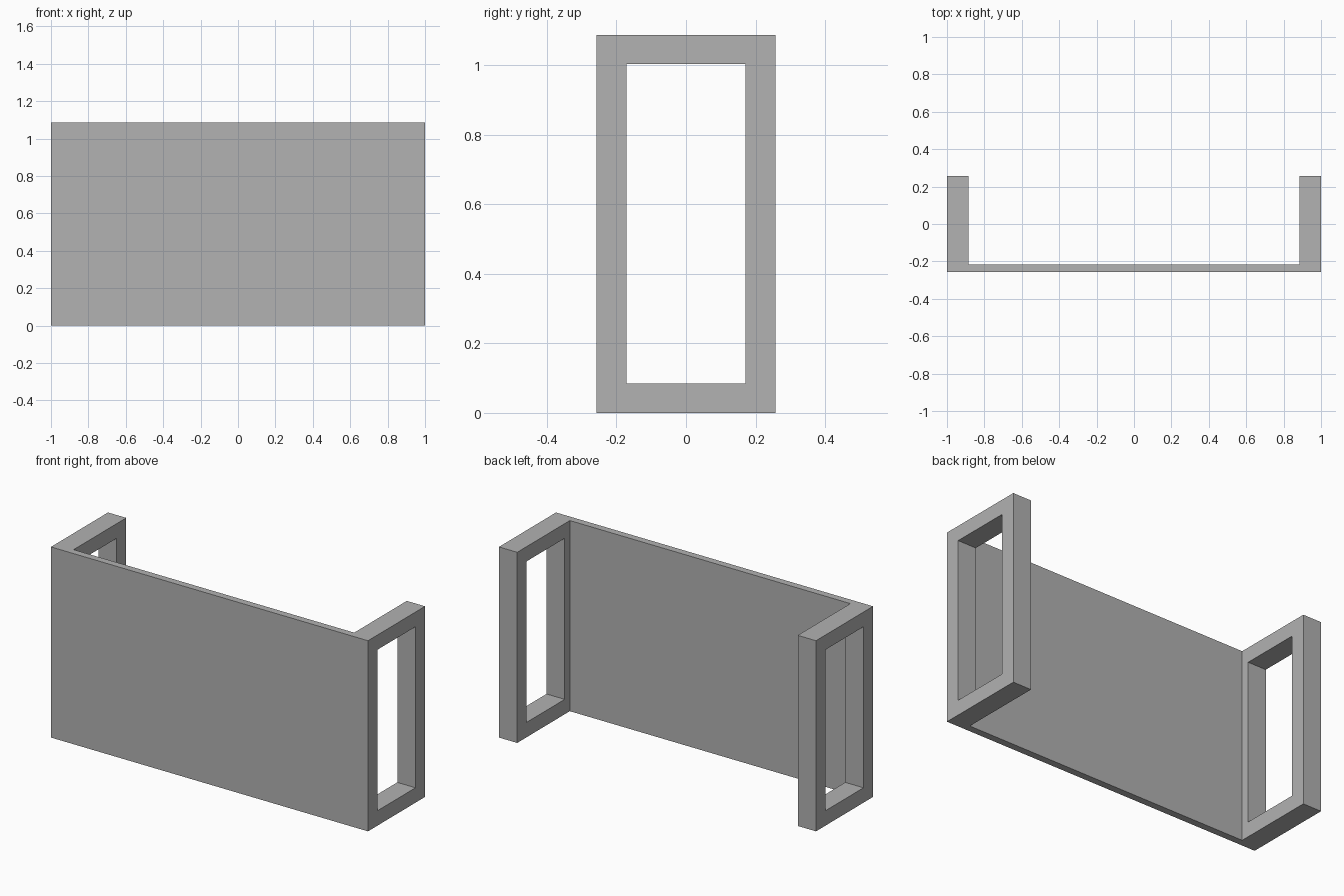
import bpy
import bmesh

if "Cube" in bpy.data.objects:
    bpy.data.objects.remove(bpy.data.objects["Cube"], do_unlink=True)

# Overall sizes
HALF_X, HALF_Y, HEIGHT = 1.0, 0.257, 1.087
PANEL, ARM = 0.04, 0.115
OPEN_Y, OPEN_Z = 0.171, (0.085, 1.003)

grey = bpy.data.materials.new("plain grey")
grey.use_nodes = True
colour = (0.445, 0.445, 0.445, 1)
grey.diffuse_color = colour
grey.node_tree.nodes["Principled BSDF"].inputs["Base Color"].default_value = colour


def extrude_outline(name, outline, z0, z1):
    """Closed xy outline raised from z0 to z1."""
    bm = bmesh.new()
    face = bm.faces.new([bm.verts.new((x, y, z0)) for x, y in outline])
    top = bmesh.ops.extrude_face_region(bm, geom=[face])["geom"]
    verts = [v for v in top if isinstance(v, bmesh.types.BMVert)]
    bmesh.ops.translate(bm, verts=verts, vec=(0, 0, z1 - z0))
    bmesh.ops.recalc_face_normals(bm, faces=bm.faces)
    mesh = bpy.data.meshes.new(name)
    bm.to_mesh(mesh)
    bm.free()
    mesh.materials.append(grey)
    obj = bpy.data.objects.new(name, mesh)
    bpy.context.collection.objects.link(obj)
    return obj


# Front panel with two side arms, as one U-shaped body
half = [(HALF_X, -HALF_Y), (HALF_X, HALF_Y),
        (HALF_X - ARM, HALF_Y), (HALF_X - ARM, PANEL - HALF_Y)]
outline = half + [(-x, y) for x, y in reversed(half)]
body = extrude_outline("panel_with_side_frames", outline, 0, HEIGHT)

# Rectangular opening through both side arms
reach = HALF_X + ARM
opening = [(-reach, -OPEN_Y), (reach, -OPEN_Y), (reach, OPEN_Y), (-reach, OPEN_Y)]
cutter = extrude_outline("opening_cutter", opening, *OPEN_Z)
cutter.hide_render = True

cut = body.modifiers.new("side_openings", 'BOOLEAN')
cut.operation = 'DIFFERENCE'
cut.solver = 'EXACT'
cut.object = cutter
bpy.context.view_layer.objects.active = body
bpy.ops.object.modifier_apply(modifier=cut.name)
bpy.data.objects.remove(cutter, do_unlink=True)
